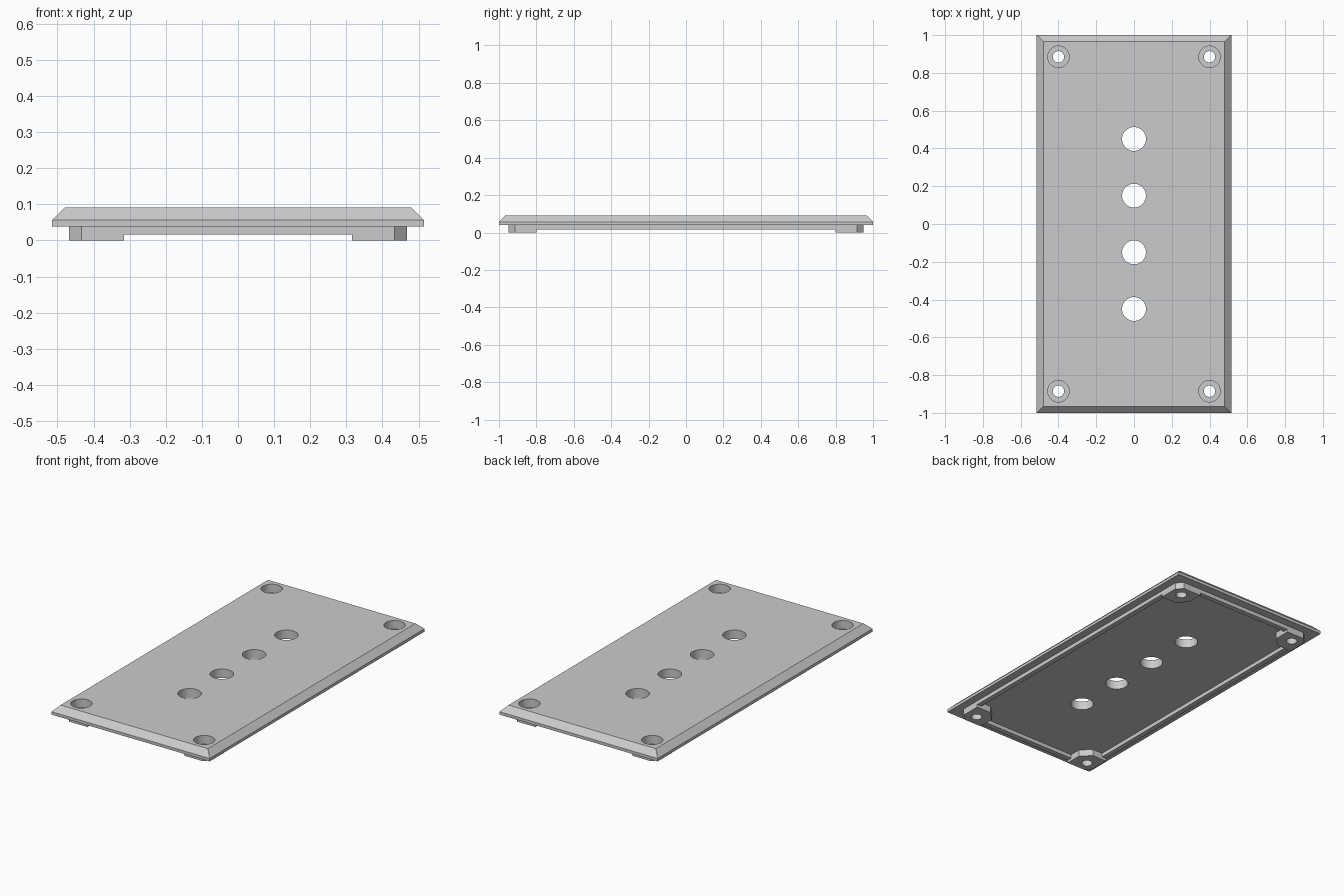
import bpy
import bmesh

if "Cube" in bpy.data.objects:
    bpy.data.objects.remove(bpy.data.objects["Cube"], do_unlink=True)

grey = bpy.data.materials.new("plain grey")
grey.use_nodes = True
grey.diffuse_color = (0.6, 0.6, 0.6, 1)
grey.node_tree.nodes["Principled BSDF"].inputs["Base Color"].default_value = (0.6, 0.6, 0.6, 1)


def rectangle(x, y, z, c=0):
    """Loop of a centred rectangle, with corners cut by c."""
    if c == 0:
        return [(x, -y, z), (x, y, z), (-x, y, z), (-x, -y, z)]
    return [(x, c - y, z), (x, y - c, z), (x - c, y, z), (c - x, y, z),
            (-x, y - c, z), (-x, c - y, z), (c - x, -y, z), (x - c, -y, z)]


def loft(name, loops, ring=False):
    """Skin matching loops; cap the ends, or join last to first for a ring."""
    bm = bmesh.new()
    rows = [[bm.verts.new(p) for p in loop] for loop in loops]
    n = len(rows[0])
    pairs = list(zip(rows, rows[1:]))
    if ring:
        pairs.append((rows[-1], rows[0]))
    else:
        bm.faces.new(rows[0])
        bm.faces.new(rows[-1])
    for a, b in pairs:
        for i in range(n):
            j = (i + 1) % n
            bm.faces.new((a[i], a[j], b[j], b[i]))
    bmesh.ops.recalc_face_normals(bm, faces=bm.faces)
    mesh = bpy.data.meshes.new(name)
    bm.to_mesh(mesh)
    bm.free()
    mesh.materials.append(grey)
    obj = bpy.data.objects.new(name, mesh)
    bpy.context.collection.objects.link(obj)
    return obj


def drill(obj, x, y, radius, bottom=-0.1, top=0.2):
    """Cut a round vertical hole."""
    bpy.ops.mesh.primitive_cylinder_add(vertices=48, radius=radius, depth=top - bottom,
                                        location=(x, y, (top + bottom) / 2))
    cutter = bpy.context.object
    cutter.hide_render = True
    cutter.data.materials.append(grey)
    mod = obj.modifiers.new("hole", "BOOLEAN")
    mod.operation = "DIFFERENCE"
    mod.solver = "EXACT"
    mod.object = cutter
    bpy.context.view_layer.objects.active = obj
    bpy.ops.object.modifier_apply(modifier=mod.name)
    bpy.data.objects.remove(cutter, do_unlink=True)


def shade(obj):
    bpy.ops.object.select_all(action="DESELECT")
    obj.select_set(True)
    bpy.context.view_layer.objects.active = obj
    bpy.ops.object.shade_smooth_by_angle(angle=0.5)


RIM_X, RIM_Y, DECK, CUT = 0.468, 0.95, 0.039, 0.035
SCREW_X, SCREW_Y, BORE_FLOOR = 0.4, 0.885, 0.036
corners = [(sx, sy) for sx in (-1, 1) for sy in (-1, 1)]

# Cover plate with sloped edges
plate = loft("cover_plate", [rectangle(0.515, 1, DECK), rectangle(0.515, 1, 0.056),
                             rectangle(0.48, 0.965, 0.091)])
for y in (-0.45, -0.15, 0.15, 0.45):
    drill(plate, 0, y, 0.063)
for sx, sy in corners:
    drill(plate, sx * SCREW_X, sy * SCREW_Y, 0.03)
    drill(plate, sx * SCREW_X, sy * SCREW_Y, 0.057, DECK + 0.002)
shade(plate)

# Locating rim underneath
WALL = 0.03
outer, inner = (RIM_X, RIM_Y), (RIM_X - WALL, RIM_Y - WALL)
loft("locating_rim", [rectangle(*outer, DECK, CUT), rectangle(*outer, 0.016, CUT),
                      rectangle(*inner, 0.016, 0.02), rectangle(*inner, DECK, 0.02)], ring=True)

# Screw bosses in the corners
SIZE, INNER_CUT = 0.152, 0.055
for sx, sy in corners:
    outline = [(0, CUT), (CUT, 0), (SIZE, 0), (SIZE, SIZE - INNER_CUT),
               (SIZE - INNER_CUT, SIZE), (0, SIZE)]
    loops = [[(sx * (RIM_X - a), sy * (RIM_Y - b), z) for a, b in outline] for z in (0, DECK)]
    side = ("right" if sx < 0 else "left")
    boss = loft(("front_" if sy < 0 else "back_") + side + "_screw_boss", loops)
    drill(boss, sx * SCREW_X, sy * SCREW_Y, 0.03)
    shade(boss)
